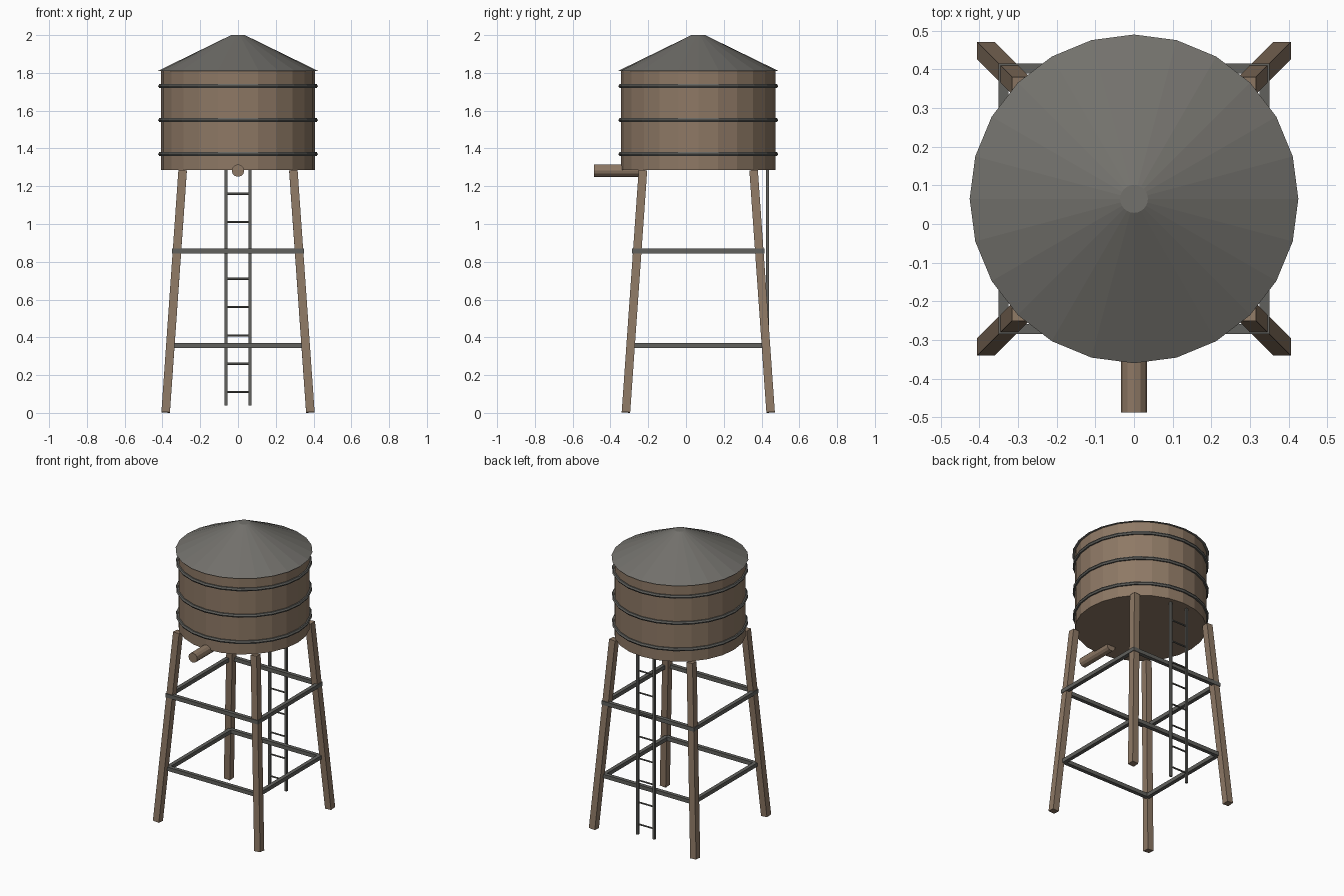
import bpy, bmesh
from math import pi
from mathutils import Vector, Matrix

if "Cube" in bpy.data.objects:
    bpy.data.objects.remove(bpy.data.objects["Cube"])

CY = 0.065  # tower axis in y


def material(name, rgb):
    m = bpy.data.materials.new(name)
    m.diffuse_color = (*rgb, 1)
    m.use_nodes = True
    m.node_tree.nodes["Principled BSDF"].inputs["Base Color"].default_value = m.diffuse_color
    return m


wood = material("wood", (0.27, 0.19, 0.13))
roof_grey = material("roof_grey", (0.17, 0.165, 0.15))
metal = material("dark_metal", (0.12, 0.12, 0.11))


def finish(name, bm, mat):
    me = bpy.data.meshes.new(name)
    bmesh.ops.recalc_face_normals(bm, faces=bm.faces)
    bm.to_mesh(me)
    bm.free()
    me.materials.append(mat)
    ob = bpy.data.objects.new(name, me)
    bpy.context.collection.objects.link(ob)
    return ob


def cone(name, r1, r2, z1, z2, sides, mat):
    bm = bmesh.new()
    bmesh.ops.create_cone(bm, cap_ends=True, segments=sides, radius1=r1, radius2=r2,
                          depth=z2 - z1, matrix=Matrix.Translation((0, CY, (z1 + z2) / 2)))
    return finish(name, bm, mat)


def beam(bm, a, b, w):
    # square bar between two points
    a, b = Vector(a), Vector(b)
    d = (b - a).normalized()
    ref = Vector((1, 0, 0)) if abs(d.x) < 0.9 else Vector((0, 1, 0))
    u = (ref - d * ref.dot(d)).normalized()
    v = d.cross(u)
    m = Matrix((u, v, d)).transposed().to_4x4()
    m.translation = (a + b) / 2
    bmesh.ops.create_cube(bm, size=1, matrix=m @ Matrix.Diagonal((w, w, (b - a).length, 1)))


def rod(bm, a, b, r, sides):
    a, b = Vector(a), Vector(b)
    m = (b - a).to_track_quat('Z', 'Y').to_matrix().to_4x4()
    m.translation = (a + b) / 2
    bmesh.ops.create_cone(bm, cap_ends=True, segments=sides, radius1=r, radius2=r,
                          depth=(b - a).length, matrix=m)


# tank and roof
cone("tank", 0.408, 0.408, 1.285, 1.81, 24, wood)
cone("roof", 0.425, 0.036, 1.81, 2.0, 24, roof_grey)

# hoops around the tank
for i, z in enumerate((1.37, 1.55, 1.73)):
    bpy.ops.mesh.primitive_torus_add(major_segments=24, minor_segments=6, major_radius=0.411,
                                     minor_radius=0.012, location=(0, CY, z))
    bpy.context.object.name = f"tank_hoop_{i + 1}"
    bpy.context.object.data.materials.append(metal)

# splayed legs
for fy, sy in (("front", -1), ("back", 1)):
    for fx, sx in (("left", -1), ("right", 1)):
        bm = bmesh.new()
        beam(bm, (sx * 0.383, CY + sy * 0.383, 0.003), (sx * 0.293, CY + sy * 0.293, 1.284), 0.045)
        finish(f"{fy}_{fx}_leg", bm, wood)

# square brace frames
for name, z in (("lower_braces", 0.357), ("upper_braces", 0.856)):
    bm = bmesh.new()
    h, w = 0.337, 0.026
    for s in (-1, 1):
        beam(bm, (-h - w / 2, CY + s * h, z), (h + w / 2, CY + s * h, z), w)
        beam(bm, (s * h, CY - h - w / 2, z), (s * h, CY + h + w / 2, z), w)
    finish(name, bm, metal)

# outlet pipe at the front
bm = bmesh.new()
rod(bm, (0, -0.487, 1.283), (0, -0.22, 1.283), 0.033, 12)
finish("outlet_pipe", bm, wood)

# ladder at the back
bm = bmesh.new()
for s in (-1, 1):
    beam(bm, (s * 0.063, 0.431, 0.04), (s * 0.063, 0.431, 1.29), 0.015)
for i in range(8):
    z = 0.11 + 0.15 * i
    rod(bm, (-0.063, 0.431, z), (0.063, 0.431, z), 0.006, 6)
finish("ladder", bm, metal)
